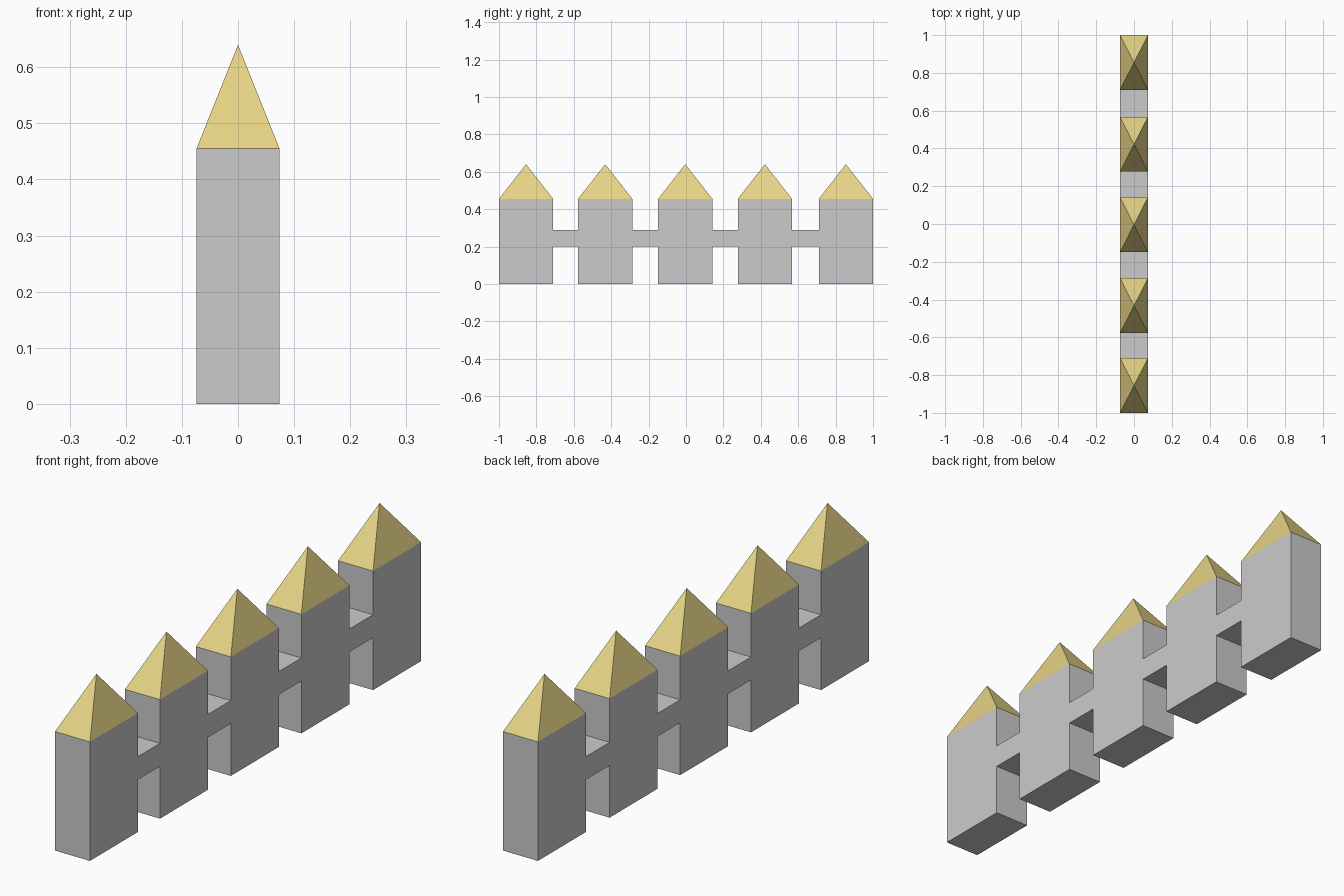
import bpy
import bmesh

if "Cube" in bpy.data.objects:
    bpy.data.objects.remove(bpy.data.objects["Cube"])

CENTRES = [-0.855, -0.432, -0.004, 0.422, 0.855]   # tower positions along y
HALF_Y, HALF_X = 0.145, 0.074
WALL_TOP, APEX = 0.455, 0.64
BAR_LOW, BAR_HIGH = 0.20, 0.288


def make_object(name, bm, material=None):
    bmesh.ops.recalc_face_normals(bm, faces=bm.faces)
    mesh = bpy.data.meshes.new(name)
    bm.to_mesh(mesh)
    bm.free()
    obj = bpy.data.objects.new(name, mesh)
    bpy.context.collection.objects.link(obj)
    if material:
        mesh.materials.append(material)
    return obj


def half_outline(end_z, bar_z):
    """Stepped line along y: tower ends at end_z, linking bars at bar_z."""
    pts = []
    for i, c in enumerate(CENTRES):
        a, b = c - HALF_Y, c + HALF_Y
        if i > 0:
            pts.append((a, bar_z))
        pts += [(a, end_z), (b, end_z)]
        if i < len(CENTRES) - 1:
            pts.append((b, bar_z))
    return pts


# Towers and linking bars: one flush outline extruded across x
bm = bmesh.new()
outline = half_outline(0.0, BAR_LOW) + half_outline(WALL_TOP, BAR_HIGH)[::-1]
face = bm.faces.new([bm.verts.new((-HALF_X, y, z)) for y, z in outline])
extruded = bmesh.ops.extrude_face_region(bm, geom=[face], use_keep_orig=True)
bmesh.ops.translate(
    bm, vec=(2 * HALF_X, 0, 0),
    verts=[g for g in extruded["geom"] if isinstance(g, bmesh.types.BMVert)])
make_object("linked_towers", bm)

# Pointed roofs: a four-sided pyramid on each tower
gold = bpy.data.materials.new("roof_gold")
gold.diffuse_color = (0.80, 0.66, 0.24, 1)
gold.use_nodes = True
gold.node_tree.nodes["Principled BSDF"].inputs["Base Color"].default_value = gold.diffuse_color
for i, c in enumerate(CENTRES):
    bm = bmesh.new()
    base = [bm.verts.new((sx * HALF_X, c + sy * HALF_Y, WALL_TOP))
            for sx, sy in ((-1, -1), (1, -1), (1, 1), (-1, 1))]
    tip = bm.verts.new((0, c, APEX))
    bm.faces.new(base[::-1])
    for k in range(4):
        bm.faces.new((base[k], base[(k + 1) % 4], tip))
    make_object(f"tower_roof_{i + 1}", bm, gold)
